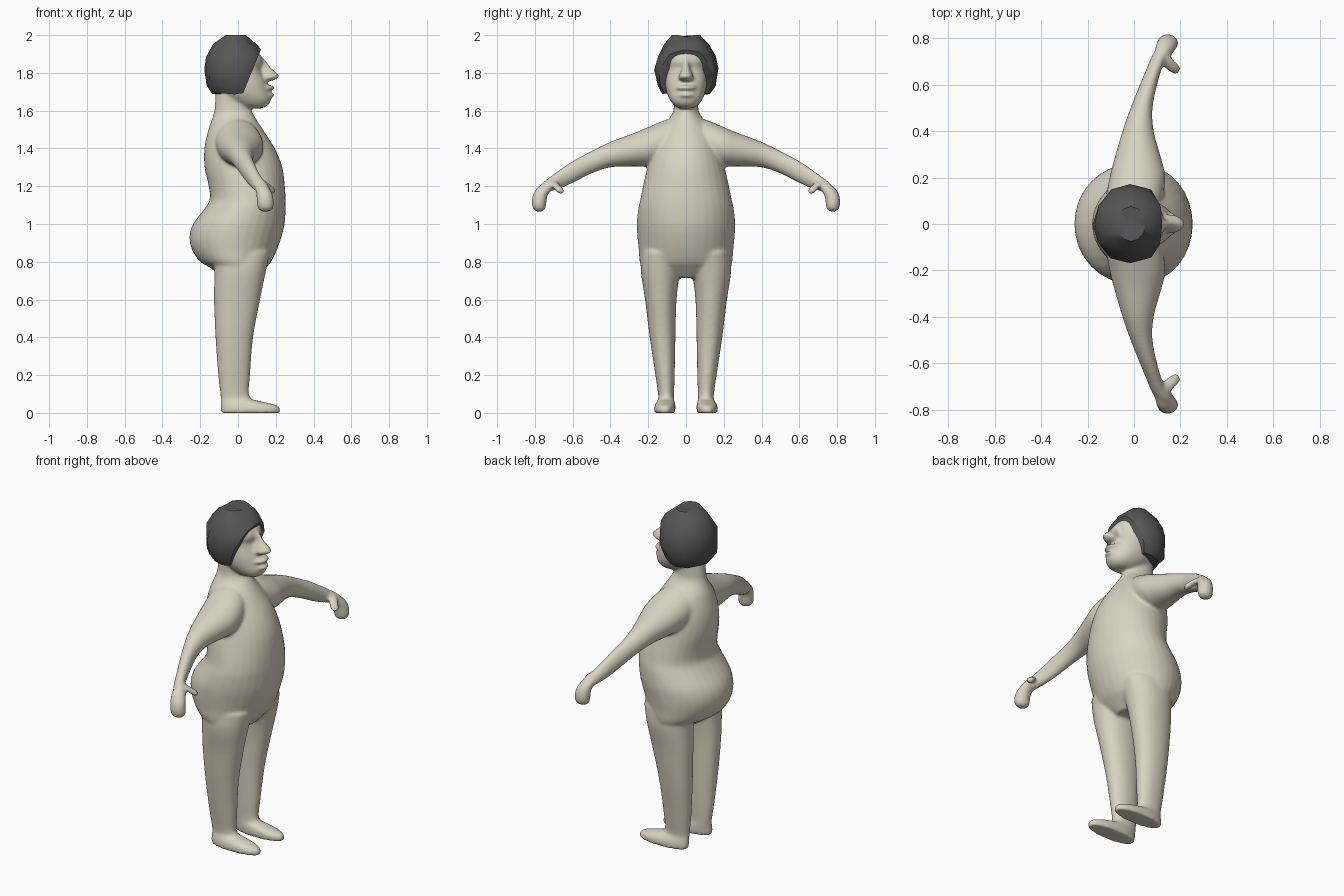
import bpy, bmesh, math, random
from mathutils import Vector

random.seed(4)


def material(name, rgb):
    m = bpy.data.materials.new(name)
    m.diffuse_color = (*rgb, 1)
    return m


def spline(p0, p1, p2, p3, t):
    return tuple(0.5 * (2 * b + (c - a) * t + (2 * a - 5 * b + 4 * c - d) * t * t
                        + (3 * b - a - 3 * c + d) * t ** 3)
                 for a, b, c, d in zip(p0, p1, p2, p3))


def loft(bm, rings, axis="z", side=1, sides=32, steps=4, power=1.0):
    """Skin closed rings (t, a_low, a_high, b_low, b_high).
    axis z: a = x, b = y.  axis y: a = x, b = z."""
    fine = []
    for i in range(len(rings) - 1):
        p = [rings[max(i - 1, 0)], rings[i], rings[i + 1], rings[min(i + 2, len(rings) - 1)]]
        fine += [spline(*p, k / steps) for k in range(steps)]
    fine.append(rings[-1])
    loops = []
    for t, a0, a1, b0, b1 in fine:
        loop = []
        for k in range(sides):
            ang = 2 * math.pi * k / sides
            c, s = math.cos(ang), math.sin(ang)
            c = math.copysign(abs(c) ** power, c)
            s = math.copysign(abs(s) ** power, s)
            a = (a0 + a1) / 2 + (a1 - a0) / 2 * c
            b = (b0 + b1) / 2 + (b1 - b0) / 2 * s
            co = (a, side * b, t) if axis == "z" else (a, side * t, b)
            loop.append(bm.verts.new(co))
        loops.append(loop)
    faces = [bm.faces.new(loops[0]), bm.faces.new(loops[-1])]
    for lo, hi in zip(loops, loops[1:]):
        for k in range(sides):
            j = (k + 1) % sides
            faces.append(bm.faces.new((lo[k], lo[j], hi[j], hi[k])))
    bmesh.ops.recalc_face_normals(bm, faces=faces)


def centred(rows):
    return [(z, a, b, -w, w) for z, a, b, w in rows]


def finish(bm, name, mat):
    me = bpy.data.meshes.new(name)
    bm.to_mesh(me)
    bm.free()
    ob = bpy.data.objects.new(name, me)
    bpy.context.collection.objects.link(ob)
    me.materials.append(mat)
    return ob


skin = material("pale skin", (0.69, 0.66, 0.54))
dark = material("dark grey hair", (0.095, 0.095, 0.095))

body = bmesh.new()

# torso with round belly, seat and neck: z, back, front, half width
loft(body, centred([
    (0.715, -0.08, 0.10, 0.11), (0.77, -0.15, 0.15, 0.225), (0.80, -0.20, 0.175, 0.245),
    (0.86, -0.242, 0.205, 0.25), (0.93, -0.257, 0.23, 0.257), (1.0, -0.238, 0.247, 0.261),
    (1.08, -0.178, 0.252, 0.253), (1.13, -0.15, 0.252, 0.242), (1.2, -0.155, 0.248, 0.228),
    (1.3, -0.177, 0.235, 0.205), (1.4, -0.178, 0.195, 0.18), (1.5, -0.157, 0.132, 0.14),
    (1.58, -0.13, 0.082, 0.075), (1.64, -0.122, 0.06, 0.064), (1.75, -0.12, 0.06, 0.064)]))

# head: jaw, cheeks, skull
loft(body, centred([
    (1.612, 0.04, 0.13, 0.035), (1.63, 0.0, 0.16, 0.065), (1.66, -0.05, 0.175, 0.087),
    (1.70, -0.09, 0.165, 0.103), (1.75, -0.12, 0.152, 0.111), (1.80, -0.13, 0.128, 0.112),
    (1.83, -0.13, 0.122, 0.112), (1.86, -0.13, 0.132, 0.112), (1.90, -0.12, 0.115, 0.105),
    (1.94, -0.08, 0.07, 0.07)]), power=0.9)
# nose
loft(body, centred([
    (1.757, 0.10, 0.18, 0.022), (1.772, 0.09, 0.21, 0.042), (1.79, 0.09, 0.216, 0.036),
    (1.83, 0.08, 0.174, 0.02), (1.88, 0.07, 0.137, 0.016)]))
# lips
for z, front, wide in ((1.721, 0.197, 0.06), (1.682, 0.196, 0.056)):
    loft(body, centred([(z - 0.014, 0.08, front - 0.02, wide * 0.8), (z, 0.06, front, wide),
                        (z + 0.014, 0.08, front - 0.02, wide * 0.8)]))

for s in (1, -1):
    # arm: y, x low, x high, z low, z high
    loft(body, [
        (0.0, -0.10, 0.08, 1.36, 1.56), (0.1, -0.12, 0.12, 1.32, 1.553),
        (0.2, -0.105, 0.135, 1.305, 1.513), (0.28, -0.085, 0.118, 1.305, 1.48),
        (0.4, -0.05, 0.085, 1.30, 1.435), (0.5, -0.015, 0.08, 1.267, 1.387),
        (0.6, 0.025, 0.10, 1.217, 1.333), (0.66, 0.05, 0.117, 1.19, 1.293),
        (0.72, 0.075, 0.14, 1.172, 1.25), (0.755, 0.095, 0.16, 1.16, 1.222),
        (0.775, 0.11, 0.15, 1.165, 1.20)], axis="y", side=s)
    # hand hanging down: z, x low, x high, y low, y high
    loft(body, [
        (1.065, 0.128, 0.162, 0.762, 0.79), (1.08, 0.107, 0.185, 0.745, 0.809),
        (1.11, 0.1, 0.19, 0.739, 0.817), (1.15, 0.098, 0.185, 0.733, 0.812),
        (1.19, 0.09, 0.168, 0.705, 0.79), (1.225, 0.09, 0.145, 0.68, 0.745)], side=s)
    # thumb
    loft(body, [
        (1.16, 0.172, 0.188, 0.655, 0.672), (1.172, 0.158, 0.2, 0.645, 0.688),
        (1.19, 0.14, 0.192, 0.652, 0.702), (1.21, 0.115, 0.17, 0.67, 0.725),
        (1.23, 0.095, 0.14, 0.69, 0.735)], side=s)
    # leg and foot
    loft(body, [
        (0.0, -0.09, 0.222, 0.058, 0.167), (0.02, -0.092, 0.225, 0.056, 0.169),
        (0.04, -0.092, 0.205, 0.056, 0.165), (0.06, -0.092, 0.13, 0.06, 0.155),
        (0.085, -0.092, 0.062, 0.064, 0.146), (0.2, -0.105, 0.064, 0.06, 0.162),
        (0.4, -0.119, 0.08, 0.056, 0.192), (0.6, -0.127, 0.117, 0.05, 0.217),
        (0.75, -0.125, 0.148, 0.03, 0.239), (0.85, -0.14, 0.17, 0.01, 0.235)],
        side=s, power=0.92)

ob = finish(body, "body", skin)
# fuse the parts into one soft skin
fuse = ob.modifiers.new("fuse", "REMESH")
fuse.mode = "VOXEL"
fuse.voxel_size = 0.009
fuse.use_smooth_shade = True
soft = ob.modifiers.new("soften", "SMOOTH")
soft.factor = 0.5
soft.iterations = 7

# chunky hair cap with an open face side
cap = bmesh.new()
loft(cap, centred([
    (1.69, -0.14, 0.10, 0.125), (1.735, -0.172, 0.13, 0.153), (1.82, -0.178, 0.15, 0.166),
    (1.89, -0.173, 0.145, 0.152), (1.95, -0.138, 0.105, 0.118),
    (1.985, -0.075, 0.05, 0.075), (1.997, -0.03, 0.01, 0.035)]), sides=12, steps=1)
for v in cap.verts:
    if v.co.z < 1.98:
        v.co += Vector([random.uniform(-0.006, 0.006) for _ in range(3)])
    else:
        v.co.z = 1.992 + min(abs(v.co.y), 0.04) * 0.2
cut = bmesh.ops.bisect_plane(cap, geom=cap.verts[:] + cap.edges[:] + cap.faces[:],
                             plane_co=(0.03, 0, 1.70), plane_no=(0.22, 0, -0.09),
                             clear_outer=True)
rim = [e for e in cut["geom_cut"] if isinstance(e, bmesh.types.BMEdge)]
bmesh.ops.holes_fill(cap, edges=rim, sides=0)
bmesh.ops.recalc_face_normals(cap, faces=cap.faces[:])
hair = finish(cap, "hair", dark)
bpy.context.view_layer.objects.active = hair
hair.select_set(True)
bpy.ops.object.shade_smooth_by_angle(angle=math.radians(45))
